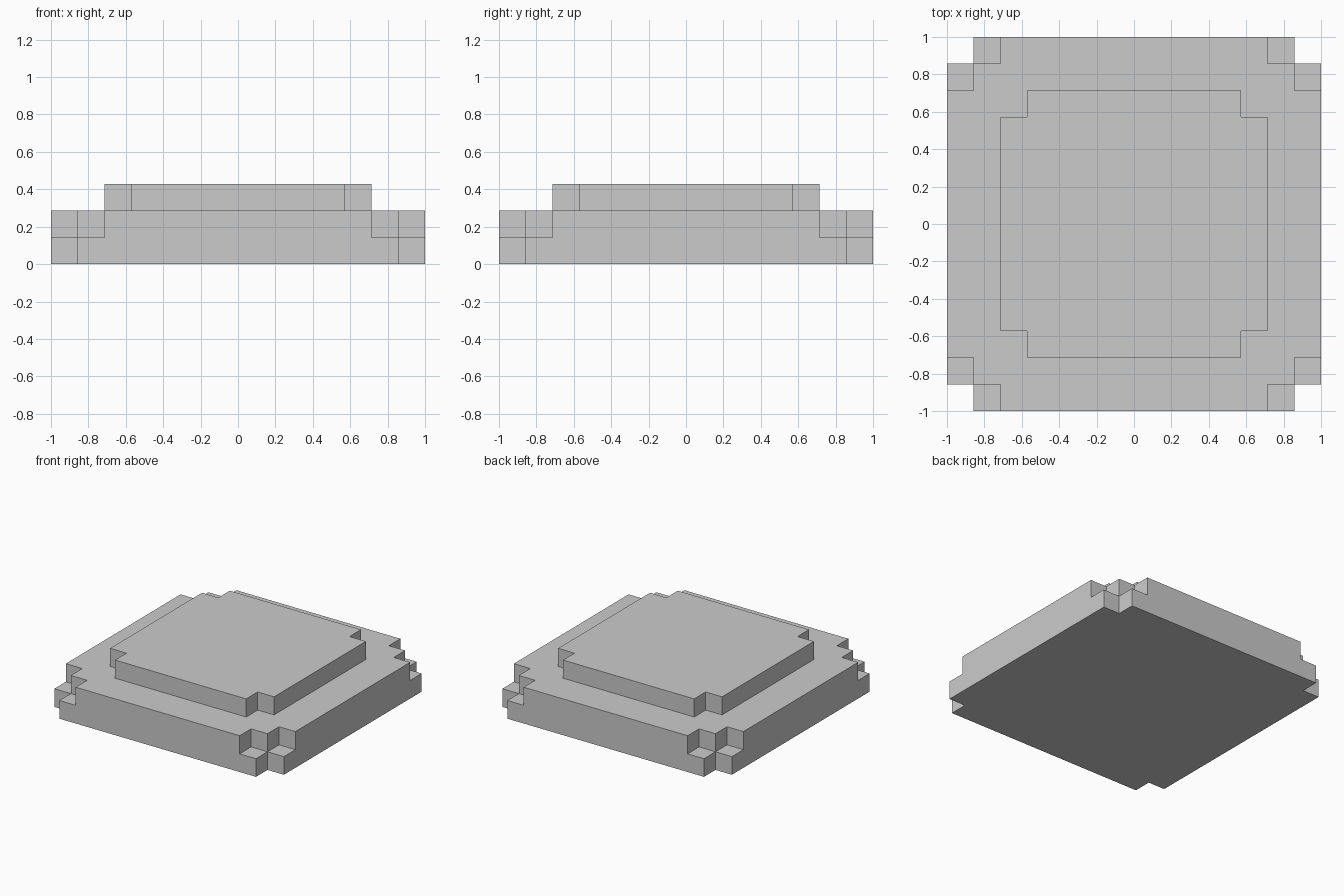
import bpy, bmesh

if "Cube" in bpy.data.objects:
    bpy.data.objects.remove(bpy.data.objects["Cube"])

U = 2 / 14  # block size
CUTS = [-7, -6, -5, -4, 4, 5, 6, 7]  # lines where the block outline can step


def height(i, j):
    """Height in blocks of the cell between cut lines i, i+1 and j, j+1."""
    if not (0 <= i < 7 and 0 <= j < 7):
        return 0
    a, b = (max(abs(CUTS[k]), abs(CUTS[k + 1])) for k in (i, j))
    if max(a, b) <= 5 and a + b <= 9:
        return 3                      # raised top slab, corners notched
    if a + b <= 12:
        return 2                      # wide tier with stepped corners
    return 1 if a + b <= 13 else 0    # low corner blocks, open outer corner


bm = bmesh.new()


def quad(*points):
    bm.faces.new([bm.verts.new((x * U, y * U, z * U)) for x, y, z in points])


for i in range(7):
    for j in range(7):
        h = height(i, j)
        if not h:
            continue
        x0, x1, y0, y1 = CUTS[i], CUTS[i + 1], CUTS[j], CUTS[j + 1]
        # top and underside
        for z in (0, h):
            quad((x0, y0, z), (x1, y0, z), (x1, y1, z), (x0, y1, z))
        # exposed walls towards lower neighbours, one block high each
        sides = [(-1, 0, x0, y0, x0, y1), (1, 0, x1, y0, x1, y1),
                 (0, -1, x0, y0, x1, y0), (0, 1, x0, y1, x1, y1)]
        for di, dj, ax, ay, bx, by in sides:
            for z in range(height(i + di, j + dj), h):
                quad((ax, ay, z), (bx, by, z), (bx, by, z + 1), (ax, ay, z + 1))

# weld into one closed shell
bmesh.ops.remove_doubles(bm, verts=bm.verts, dist=1e-4)
bmesh.ops.recalc_face_normals(bm, faces=bm.faces)

mesh = bpy.data.meshes.new("stepped_plinth")
bm.to_mesh(mesh)
bm.free()
bpy.context.collection.objects.link(bpy.data.objects.new("stepped_plinth", mesh))
